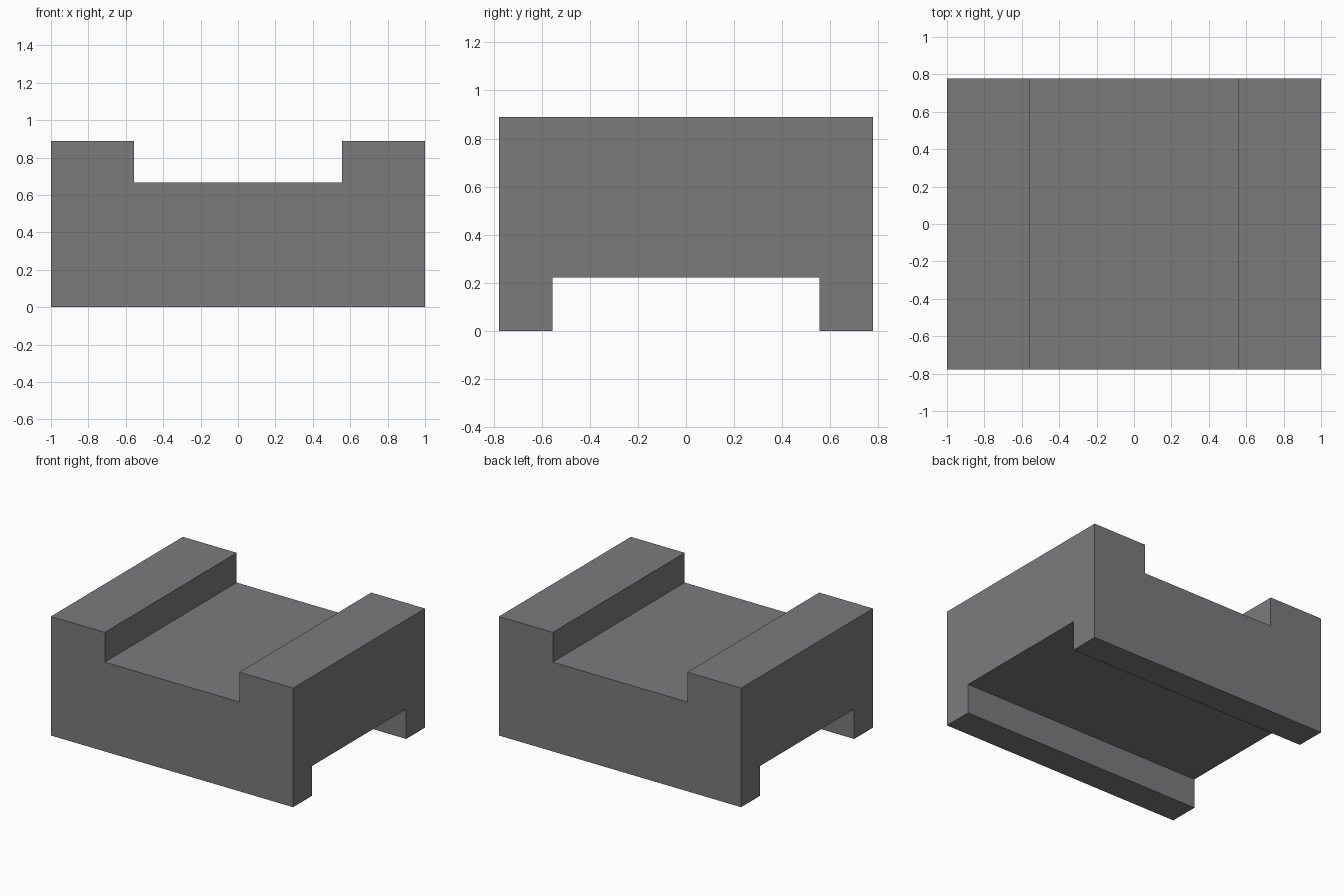
import bpy
import bmesh
from mathutils import Vector

cube = bpy.data.objects.get("Cube")
if cube:
    bpy.data.objects.remove(cube, do_unlink=True)

UNIT = 2 / 9            # the block is 9 x 7 x 4 units
EDGE = 2.5 * UNIT       # half width of both channels

grey = bpy.data.materials.new("warm grey")
grey.use_nodes = True
colour = (0.2, 0.196, 0.204, 1)
grey.diffuse_color = colour
grey.node_tree.nodes["Principled BSDF"].inputs["Base Color"].default_value = colour


def extrude_strips(bm, axis, side):
    """Extrude the outer strips of the top (side 1) or bottom (side -1)."""
    bm.normal_update()
    strips = [f for f in bm.faces if f.normal.z * side > 0.9
              and abs(f.calc_center_median()[axis]) > EDGE]
    result = bmesh.ops.extrude_face_region(bm, geom=strips)
    verts = [g for g in result["geom"] if isinstance(g, bmesh.types.BMVert)]
    bmesh.ops.translate(bm, verts=verts, vec=(0, 0, side * UNIT))
    leftover = [f for f in strips if f.is_valid]
    if leftover:
        bmesh.ops.delete(bm, geom=leftover, context="FACES")


# Middle slab
bm = bmesh.new()
bmesh.ops.create_cube(bm, size=UNIT)
bmesh.ops.scale(bm, verts=bm.verts, vec=(9, 7, 2))
bmesh.ops.translate(bm, verts=bm.verts, vec=(0, 0, 2 * UNIT))

# Channel borders across both directions
for axis in (0, 1):
    for sign in (-1, 1):
        normal = Vector((0, 0, 0))
        normal[axis] = 1
        bmesh.ops.bisect_plane(bm, geom=bm.verts[:] + bm.edges[:] + bm.faces[:],
                               plane_co=normal * EDGE * sign, plane_no=normal)

# Raised side rails on top, front and back feet below
extrude_strips(bm, 0, 1)
extrude_strips(bm, 1, -1)

# Merge coplanar faces into clean flat sides
bmesh.ops.dissolve_limit(bm, angle_limit=0.01, verts=bm.verts[:], edges=bm.edges[:])
bmesh.ops.recalc_face_normals(bm, faces=bm.faces[:])

mesh = bpy.data.meshes.new("channelled_block")
bm.to_mesh(mesh)
bm.free()
mesh.materials.append(grey)
block = bpy.data.objects.new("channelled_block", mesh)
bpy.context.collection.objects.link(block)
